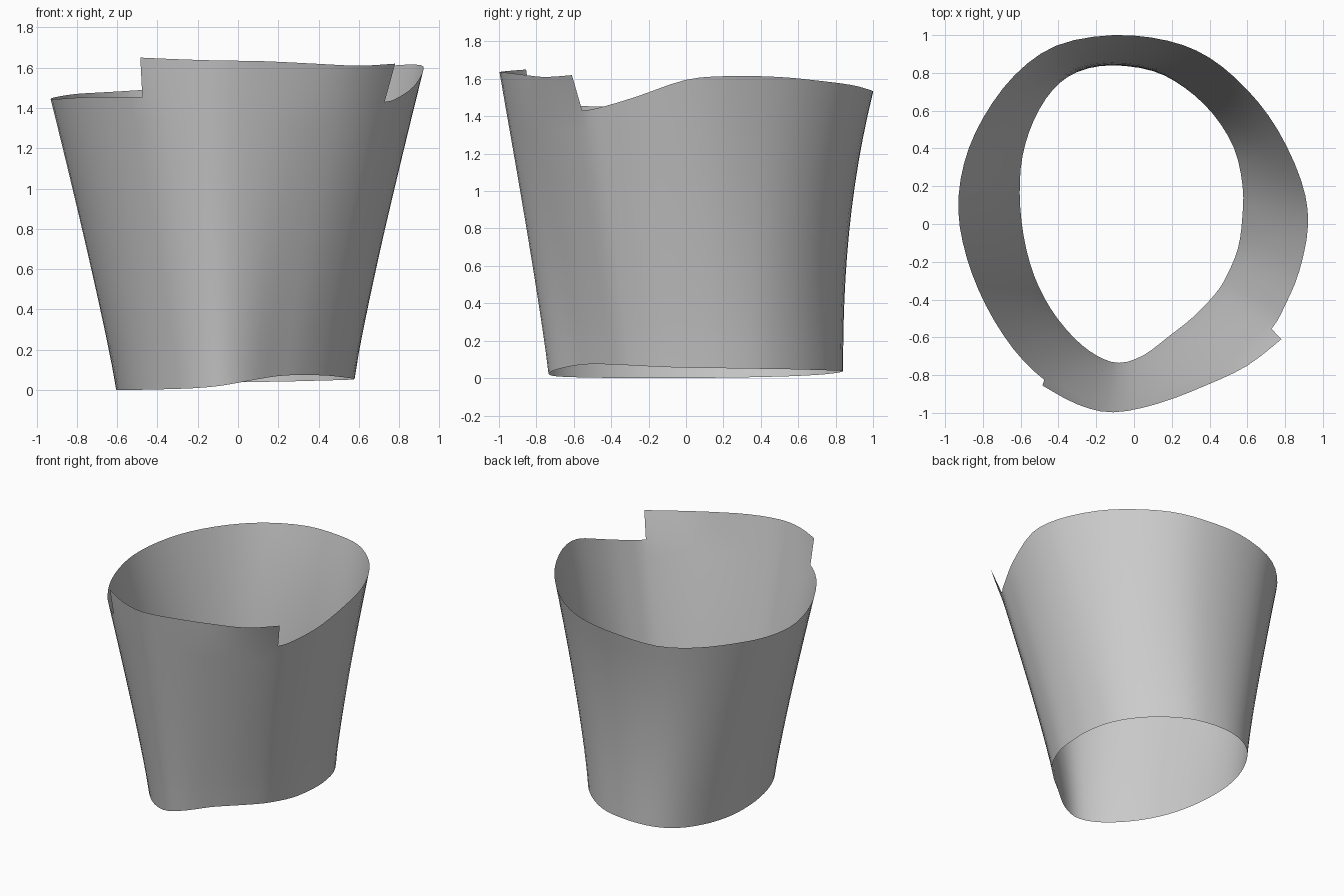
import bpy
import bmesh
from mathutils import Vector

# outlines, counterclockwise from the left end of the raised front tab
RIM = [(-.475, -.825, 1.455), (-.30, -.92, 1.455), (-.11, -.965, 1.45), (.12, -.92, 1.45),
       (.36, -.83, 1.445), (.57, -.705, 1.435), (.728, -.555, 1.43), (.80, -.43, 1.455),
       (.875, -.25, 1.51), (.922, 0, 1.595), (.885, .23, 1.615), (.76, .5, 1.61),
       (.6, .71, 1.59), (.4, .88, 1.568), (.18, .97, 1.545), (-.11, 1, 1.528),
       (-.41, .945, 1.495), (-.63, .79, 1.48), (-.8, .56, 1.47), (-.9, .32, 1.455),
       (-.93, .07, 1.445), (-.885, -.18, 1.445), (-.785, -.43, 1.452), (-.64, -.66, 1.455)]
BASE = [(-.32, -.60, .005), (-.2, -.695, .01), (-.08, -.735, .022), (.05, -.695, .045),
        (.19, -.59, .068), (.31, -.495, .075), (.43, -.37, .072), (.49, -.275, .067),
        (.55, -.13, .06), (.573, .03, .055), (.575, .2, .053), (.53, .4, .05),
        (.42, .58, .047), (.27, .72, .043), (.1, .81, .04), (-.12, .84, .037),
        (-.3, .805, .028), (-.43, .71, .018), (-.53, .55, .01), (-.59, .36, .005),
        (-.605, .16, .002), (-.585, -.06, 0), (-.53, -.27, 0), (-.44, -.45, .002)]
TAB = [(-.485, -.855, 1.65), (-.30, -.955, 1.642), (-.11, -.997, 1.636), (.13, -.95, 1.632),
       (.38, -.855, 1.62), (.60, -.75, 1.61), (.78, -.61, 1.62)]
SUB, ROWS = 3, 12


def spline(points, closed):
    """Smooth curve through the points, SUB samples per span."""
    p = [Vector(v) for v in points]
    n = len(p)
    get = (lambda i: p[i % n]) if closed else (lambda i: p[max(0, min(n - 1, i))])
    out = []
    for i in range(n if closed else n - 1):
        a, b, c, d = (get(i + k) for k in (-1, 0, 1, 2))
        for s in range(SUB):
            t = s / SUB
            out.append(.5 * (2 * b + (c - a) * t + (2 * a - 5 * b + 4 * c - d) * t * t
                             + (3 * b - a - 3 * c + d) * t ** 3))
    return out if closed else out + [p[-1]]


base, rim, tab = spline(BASE, True), spline(RIM, True), spline(TAB, False)
bm = bmesh.new()

# flaring wall; the back stays upright for longer before it flares
rows = []
for r in range(ROWS + 1):
    t = r / ROWS
    row = []
    for b, e in zip(base, rim):
        w = max(0, min(1, e.y))
        ty = t ** (1.1 + 1.2 * w * w)
        row.append(bm.verts.new((b.x + (e.x - b.x) * t ** 1.1,
                                 b.y + (e.y - b.y) * ty,
                                 b.z + (e.z - b.z) * t)))
    rows.append(row)
n = len(base)
for low, high in zip(rows, rows[1:]):
    for i in range(n):
        j = (i + 1) % n
        bm.faces.new((low[i], low[j], high[j], high[i]))

# raised front tab
edge = [bm.verts.new(v) for v in tab]
for i in range(len(edge) - 1):
    bm.faces.new((rows[-1][i], rows[-1][i + 1], edge[i + 1], edge[i]))

for f in bm.faces:
    f.smooth = True
mesh = bpy.data.meshes.new("flared_cuff")
bm.to_mesh(mesh)
bm.free()
bpy.context.collection.objects.link(bpy.data.objects.new("flared_cuff", mesh))
